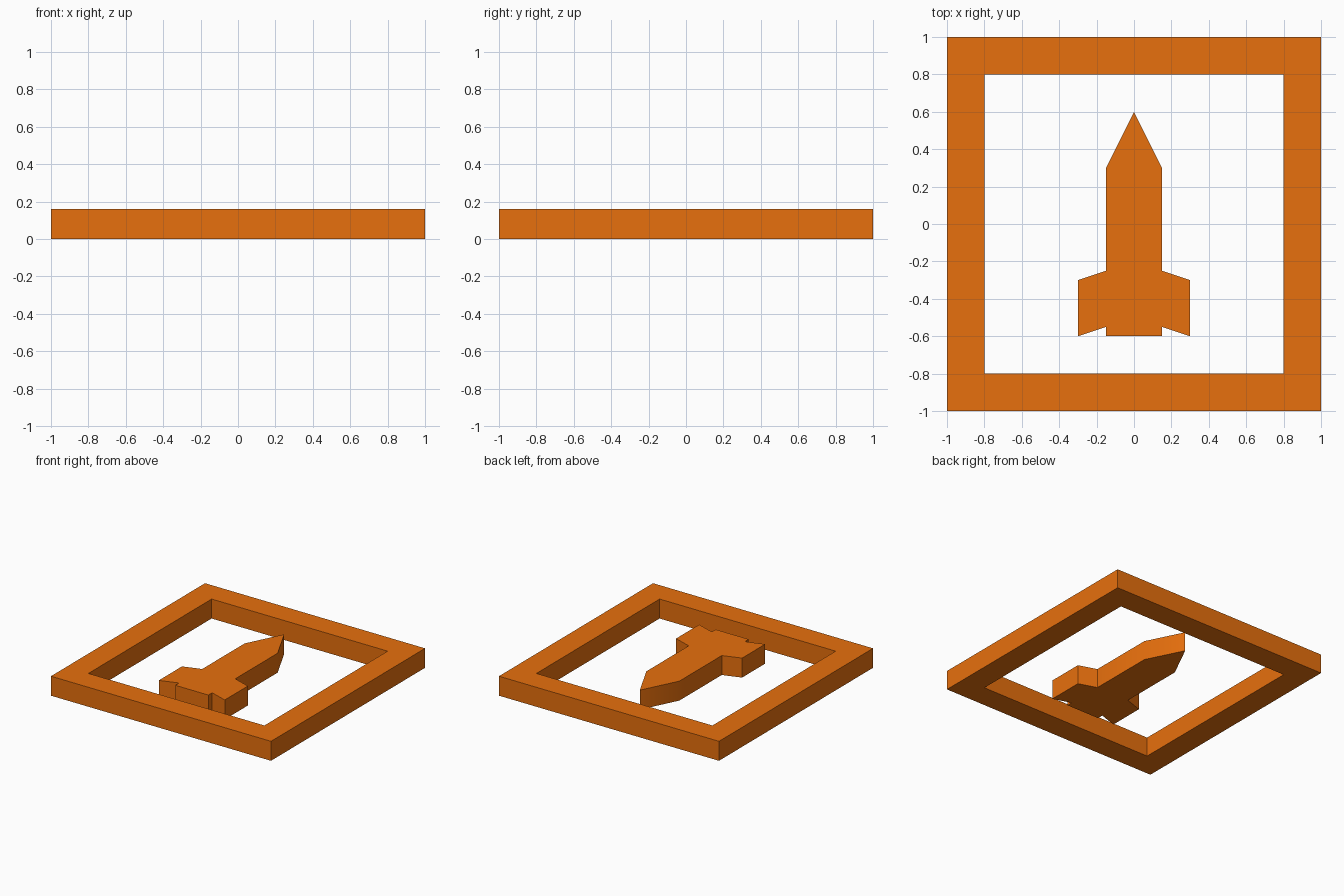
import bpy, bmesh, math

if "Cube" in bpy.data.objects:
    bpy.data.objects.remove(bpy.data.objects["Cube"])

HEIGHT = 0.16

orange = bpy.data.materials.new("orange")
orange.diffuse_color = (0.8, 0.16, 0.004, 1)
orange.use_nodes = True
orange.node_tree.nodes["Principled BSDF"].inputs["Base Color"].default_value = orange.diffuse_color


def extruded(name, loops):
    """Raise flat polygons (sharing corners where they touch) into a solid."""
    bm = bmesh.new()
    for pts in loops:
        bm.faces.new([bm.verts.new((x, y, 0)) for x, y in pts])
    bmesh.ops.remove_doubles(bm, verts=bm.verts, dist=1e-4)
    top = bmesh.ops.extrude_face_region(bm, geom=bm.faces[:], use_keep_orig=True)["geom"]
    bmesh.ops.translate(bm, vec=(0, 0, HEIGHT),
                        verts=[g for g in top if isinstance(g, bmesh.types.BMVert)])
    bmesh.ops.recalc_face_normals(bm, faces=bm.faces)
    mesh = bpy.data.meshes.new(name)
    bm.to_mesh(mesh)
    bm.free()
    mesh.materials.append(orange)
    ob = bpy.data.objects.new(name, mesh)
    bpy.context.collection.objects.link(ob)
    return ob


# Square frame: four mitred rails
def square(s):
    return [(-s, -s), (s, -s), (s, s), (-s, s)]


outer, inner = square(1.0), square(0.8)
rails = [[outer[i], outer[(i + 1) % 4], inner[(i + 1) % 4], inner[i]] for i in range(4)]
extruded("square_frame", rails)

# Rocket emblem: half outline from nose to tail, mirrored across x
half = [(0.15, 0.3), (0.15, -0.25), (0.3, -0.3), (0.3, -0.6), (0.15, -0.55), (0.15, -0.6)]
outline = [(0, 0.6)] + half + [(-x, y) for x, y in reversed(half)]
rocket = extruded("rocket", [outline])

# Soften only the shallow bend between nose and body
bpy.context.view_layer.objects.active = rocket
rocket.select_set(True)
bpy.ops.object.shade_smooth_by_angle(angle=math.radians(30))
